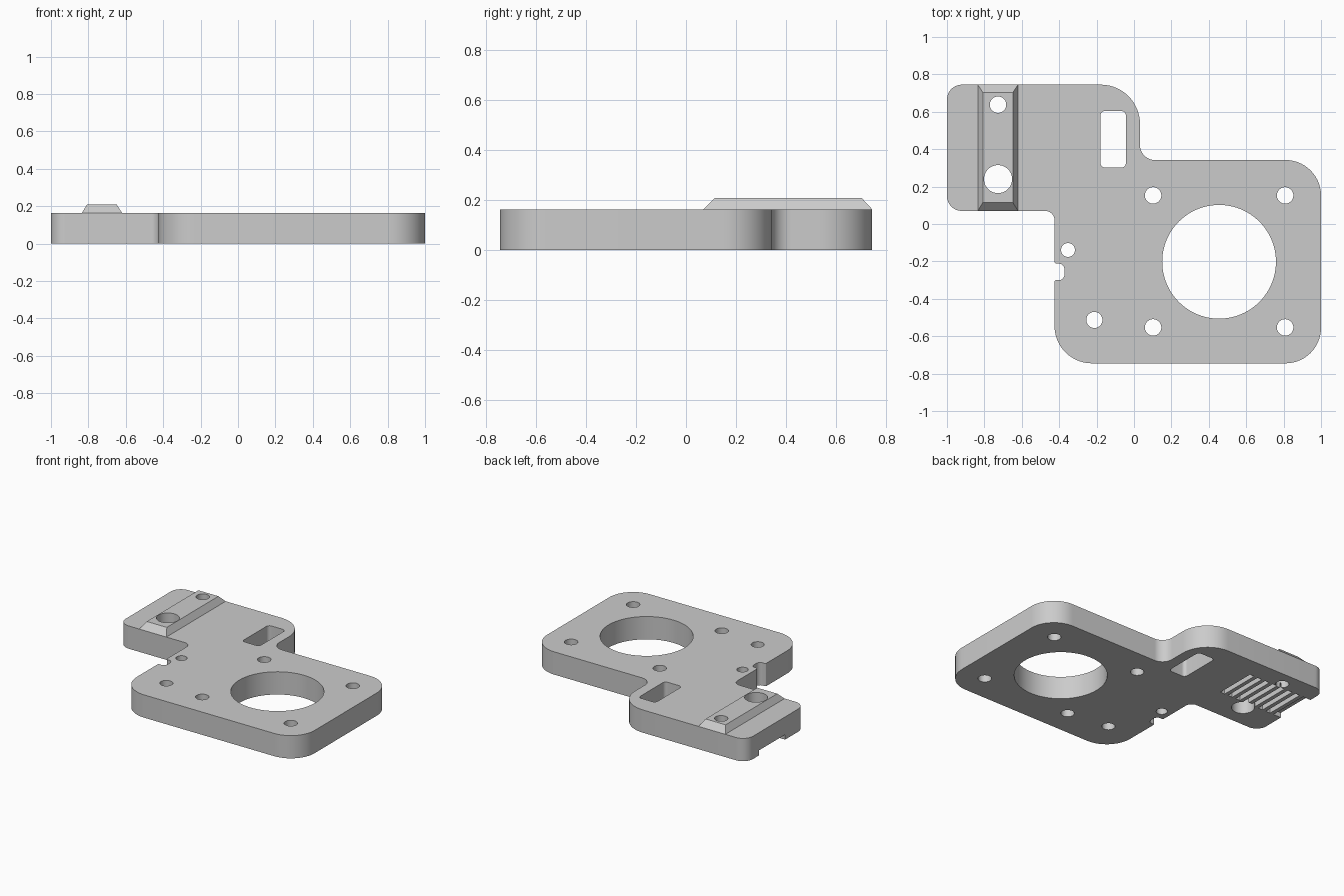
import bpy, bmesh, math
from mathutils import Vector

if "Cube" in bpy.data.objects:
    bpy.data.objects.remove(bpy.data.objects["Cube"], do_unlink=True)

THICK = 0.164      # plate thickness
RIDGE_TOP = 0.209  # top of the raised rail

grey = bpy.data.materials.new("light_grey")
grey.use_nodes = True
grey.diffuse_color = (0.6, 0.6, 0.6, 1)
grey.node_tree.nodes["Principled BSDF"].inputs["Base Color"].default_value = (0.6, 0.6, 0.6, 1)


def rounded(corners, steps=14):
    """Outline through right-angled corners (x, y, radius)."""
    pts = []
    for i, (x, y, r) in enumerate(corners):
        p = Vector((x, y))
        u = (Vector(corners[i - 1][:2]) - p).normalized()
        v = (Vector(corners[(i + 1) % len(corners)][:2]) - p).normalized()
        centre = p + (u + v) * r
        for k in range(steps + 1):
            t = k / steps * math.pi / 2
            pts.append(centre - r * (v * math.cos(t) + u * math.sin(t)))
    return pts


def rectangle(x0, x1, y0, y1, r=0.0):
    corners = [(x0, y0, r), (x1, y0, r), (x1, y1, r), (x0, y1, r)]
    return rounded(corners, 8) if r else [Vector(c[:2]) for c in corners]


def circle(x, y, r, n=64):
    return [Vector((x + r * math.cos(a), y + r * math.sin(a)))
            for a in (2 * math.pi * k / n for k in range(n))]


def loft(bm, low, high, z0, z1):
    """Closed solid between two matching outlines."""
    a = [bm.verts.new((p.x, p.y, z0)) for p in low]
    b = [bm.verts.new((p.x, p.y, z1)) for p in high]
    bm.faces.new(a[::-1])
    bm.faces.new(b)
    for i in range(len(a)):
        j = (i + 1) % len(a)
        bm.faces.new((a[i], a[j], b[j], b[i]))


def solid(name, shells):
    bm = bmesh.new()
    for shell in shells:
        loft(bm, *shell)
    bmesh.ops.recalc_face_normals(bm, faces=bm.faces)
    mesh = bpy.data.meshes.new(name)
    bm.to_mesh(mesh)
    bm.free()
    mesh.materials.append(grey)
    ob = bpy.data.objects.new(name, mesh)
    bpy.context.collection.objects.link(ob)
    return ob


def activate(ob):
    bpy.ops.object.select_all(action="DESELECT")
    ob.select_set(True)
    bpy.context.view_layer.objects.active = ob


def cut(ob, cutter):
    activate(ob)
    mod = ob.modifiers.new("cut", "BOOLEAN")
    mod.operation = "DIFFERENCE"
    mod.solver = "EXACT"
    mod.object = cutter
    bpy.ops.object.modifier_apply(modifier=mod.name)


# Stepped plate with a small side notch
outline = rounded([
    (-1, 0.745, 0.08), (-1, 0.07, 0.08), (-0.425, 0.07, 0.05),
    (-0.425, -0.212, 0.012), (-0.372, -0.212, 0.03),
    (-0.372, -0.3, 0.03), (-0.425, -0.3, 0.008),
    (-0.425, -0.745, 0.2), (1, -0.745, 0.19), (1, 0.342, 0.19),
    (0.032, 0.342, 0.08), (0.032, 0.745, 0.21)])
plate = solid("mounting_plate", [(outline, outline, 0, THICK)])

# Raised rail with sloping sides
rail = solid("raised_rail", [(rectangle(-0.835, -0.62, 0.07, 0.745),
                              rectangle(-0.808, -0.648, 0.115, 0.703),
                              THICK, RIDGE_TOP)])

# Large bore, screw holes and rounded slot
holes = [circle(0.455, -0.202, 0.304, 96),
         circle(-0.212, -0.513, 0.043), circle(-0.353, -0.139, 0.037),
         circle(-0.727, 0.638, 0.044), circle(-0.727, 0.24, 0.075),
         rectangle(-0.18, -0.043, 0.302, 0.604, 0.025)]
holes += [circle(x, y, 0.044) for x in (0.102, 0.808) for y in (0.153, -0.553)]
hole_cutter = solid("hole_cutter", [(h, h, -0.1, 0.4) for h in holes])

# Row of grooves under the tab, the last one open at the edge
grooves = []
pitch = 0.0645
for i in range(8):
    x1 = -0.485 - i * pitch
    x0 = x1 - 0.036 if i < 7 else -1.1
    g = rectangle(x0, x1, 0.3, 0.6)
    grooves.append((g, g, -0.1, 0.036))
groove_cutter = solid("groove_cutter", grooves)

cut(plate, hole_cutter)
cut(plate, groove_cutter)
cut(rail, hole_cutter)
for cutter in (hole_cutter, groove_cutter):
    cutter.hide_render = True
    bpy.data.objects.remove(cutter, do_unlink=True)

for ob in (plate, rail):
    activate(ob)
    bpy.ops.object.shade_smooth_by_angle(angle=math.radians(25))
